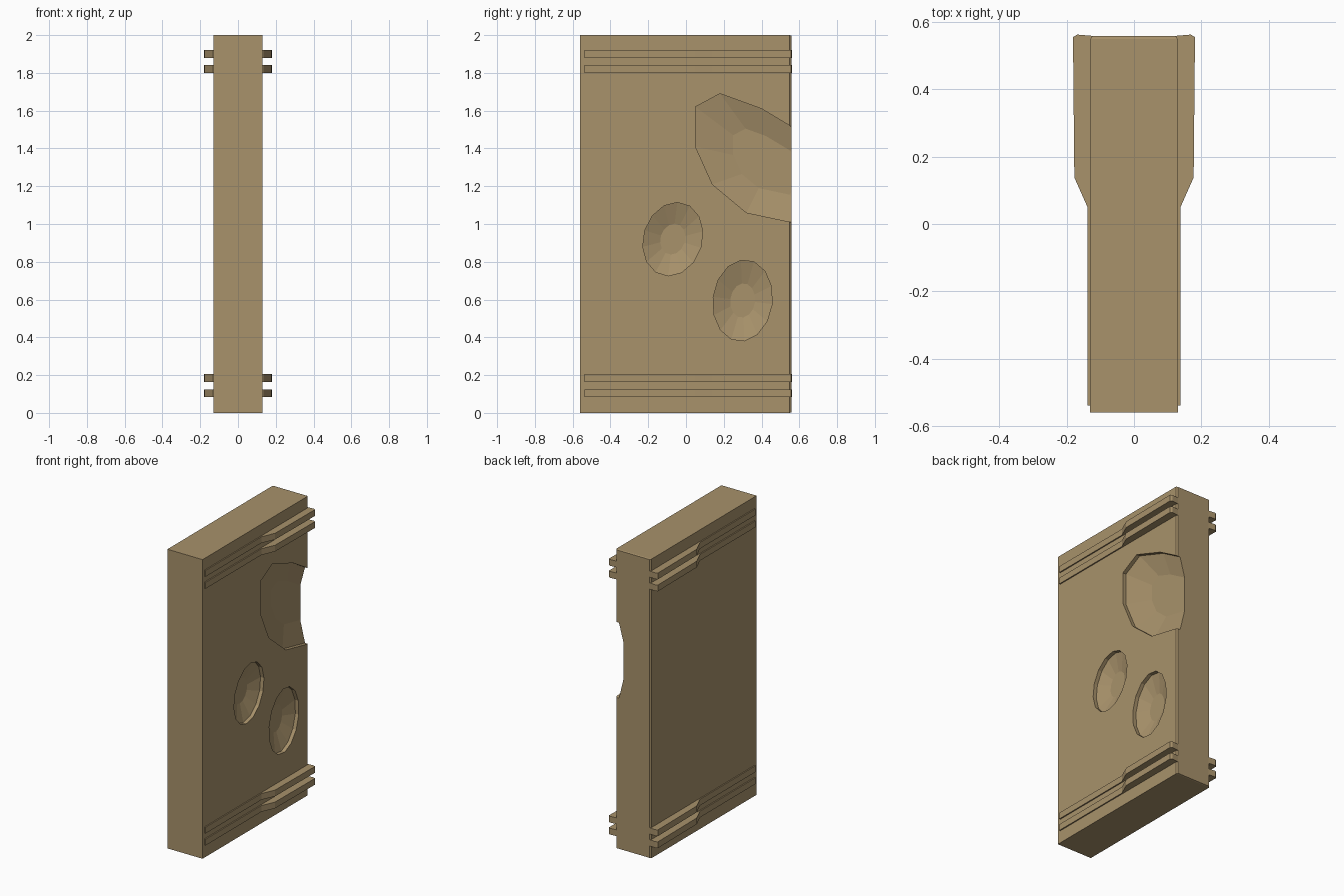
import bpy, bmesh, math

if "Cube" in bpy.data.objects:
    bpy.data.objects.remove(bpy.data.objects["Cube"])

tan = bpy.data.materials.new("tan stone")
tan.diffuse_color = (0.392, 0.287, 0.147, 1)
tan.use_nodes = True
tan.node_tree.nodes["Principled BSDF"].inputs["Base Color"].default_value = tan.diffuse_color


def loft(name, loops):
    """Solid skinned through equal-length loops of points, capped at both ends."""
    bm = bmesh.new()
    rings = [[bm.verts.new(p) for p in loop] for loop in loops]
    n = len(rings[0])
    for a, b in zip(rings, rings[1:]):
        for i in range(n):
            j = (i + 1) % n
            bm.faces.new((a[i], a[j], b[j], b[i]))
    bm.faces.new(rings[0][::-1])
    bm.faces.new(rings[-1])
    bmesh.ops.recalc_face_normals(bm, faces=bm.faces)
    me = bpy.data.meshes.new(name)
    bm.to_mesh(me)
    bm.free()
    me.materials.append(tan)
    ob = bpy.data.objects.new(name, me)
    bpy.context.collection.objects.link(ob)
    return ob


def rect(y, hx, z0, z1):
    return [(-hx, y, z0), (hx, y, z0), (hx, y, z1), (-hx, y, z1)]


# Main slab with a fine chamfer around the back face
slab = loft("slab", [rect(-0.56, 0.13, 0, 2), rect(0.549, 0.13, 0, 2),
                     rect(0.558, 0.122, 0.003, 1.997)])


def ellipse(cy, cz, ry, rz, tilt, n=14):
    pts = []
    for i in range(n):
        a = 2 * math.pi * i / n
        u, v = ry * math.cos(a), rz * math.sin(a)
        pts.append((cy + u * math.cos(tilt) - v * math.sin(tilt),
                    cz + u * math.sin(tilt) + v * math.cos(tilt)))
    return pts


def carve(outline, centre, floor):
    """Cut a crater: short straight wall, then a cone down to a flat floor."""
    cy, cz = centre
    loops = []
    for x, s in ((0.2, 1), (0.105, 1), (0.07, floor)):
        loops.append([(x, cy + (y - cy) * s, cz + (z - cz) * s) for y, z in outline])
    cutter = loft("crater_cutter", loops)
    cutter.hide_render = True
    mod = slab.modifiers.new("crater", "BOOLEAN")
    mod.operation, mod.solver, mod.object = "DIFFERENCE", "EXACT", cutter
    bpy.context.view_layer.objects.active = slab
    bpy.ops.object.modifier_apply(modifier=mod.name)
    bpy.data.objects.remove(cutter)


# Two oval craters and one large crater that breaks through the back edge
carve(ellipse(-0.07, 0.92, 0.155, 0.198, -0.3), (-0.07, 0.92), 0.42)
carve(ellipse(0.30, 0.595, 0.157, 0.216, -0.12), (0.30, 0.595), 0.42)
carve([(0.05, 1.62), (0.18, 1.69), (0.40, 1.61), (0.65, 1.46), (0.80, 1.28),
       (0.65, 0.99), (0.32, 1.06), (0.14, 1.21), (0.05, 1.41)], (0.45, 1.32), 0.5)

# Paired rails at top and bottom, mirrored on both sides, flaring toward the back
rail = [(0.12, -0.538), (0.138, -0.538), (0.138, 0.05), (0.177, 0.138),
        (0.181, 0.555), (0.168, 0.562), (0.12, 0.558)]
for z in (0.083, 0.163, 1.80, 1.88):
    for side, label in ((1, "right"), (-1, "left")):
        loft(label + "_rail", [[(side * x, y, h) for x, y in rail] for h in (z, z + 0.042)])
